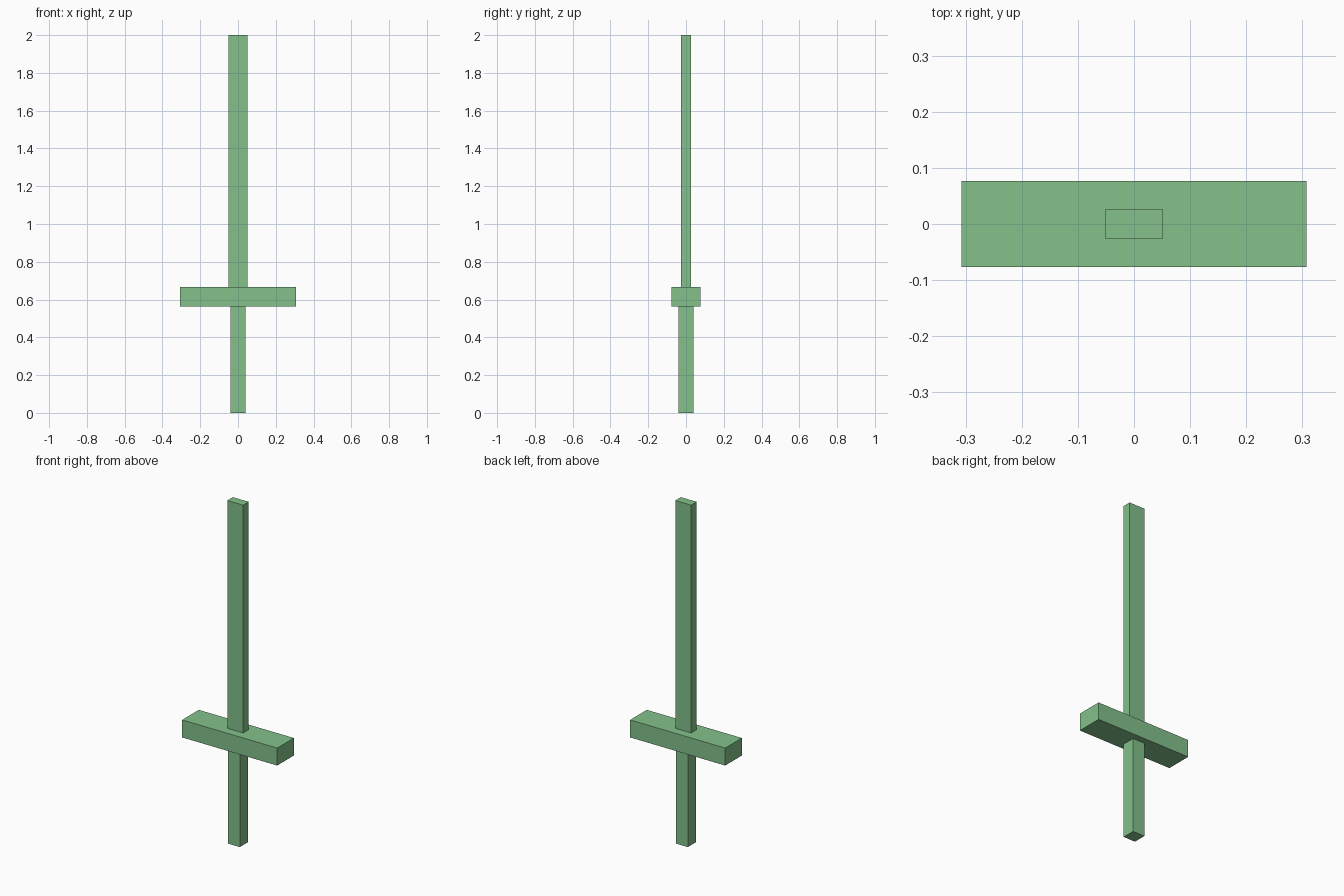
import bpy

cube = bpy.data.objects.get("Cube")
if cube:
    bpy.data.objects.remove(cube, do_unlink=True)

# Single flat colour
green = bpy.data.materials.new("soft_green")
green.use_nodes = True
colour = (0.227, 0.533, 0.258, 1.0)
green.diffuse_color = colour
bsdf = next(n for n in green.node_tree.nodes if n.type == "BSDF_PRINCIPLED")
bsdf.inputs["Base Color"].default_value = colour

UNIT = 2 / 39  # the sword is 39 units tall


def box(name, width, depth, height, bottom):
    """Add a centred box, sized in units, standing at the given height."""
    bpy.ops.mesh.primitive_cube_add(size=1, location=(0, 0, (bottom + height / 2) * UNIT))
    part = bpy.context.object
    part.name = part.data.name = name
    part.scale = (width * UNIT, depth * UNIT, height * UNIT)
    bpy.ops.object.transform_apply(location=False, rotation=False, scale=True)
    part.data.materials.append(green)
    return bottom + height


# Grip, crossguard and blade stacked from the ground up
top = box("grip", 1.5, 1.5, 11, 0)
top = box("crossguard", 12, 3, 2, top)
box("blade", 2, 1, 26, top)
